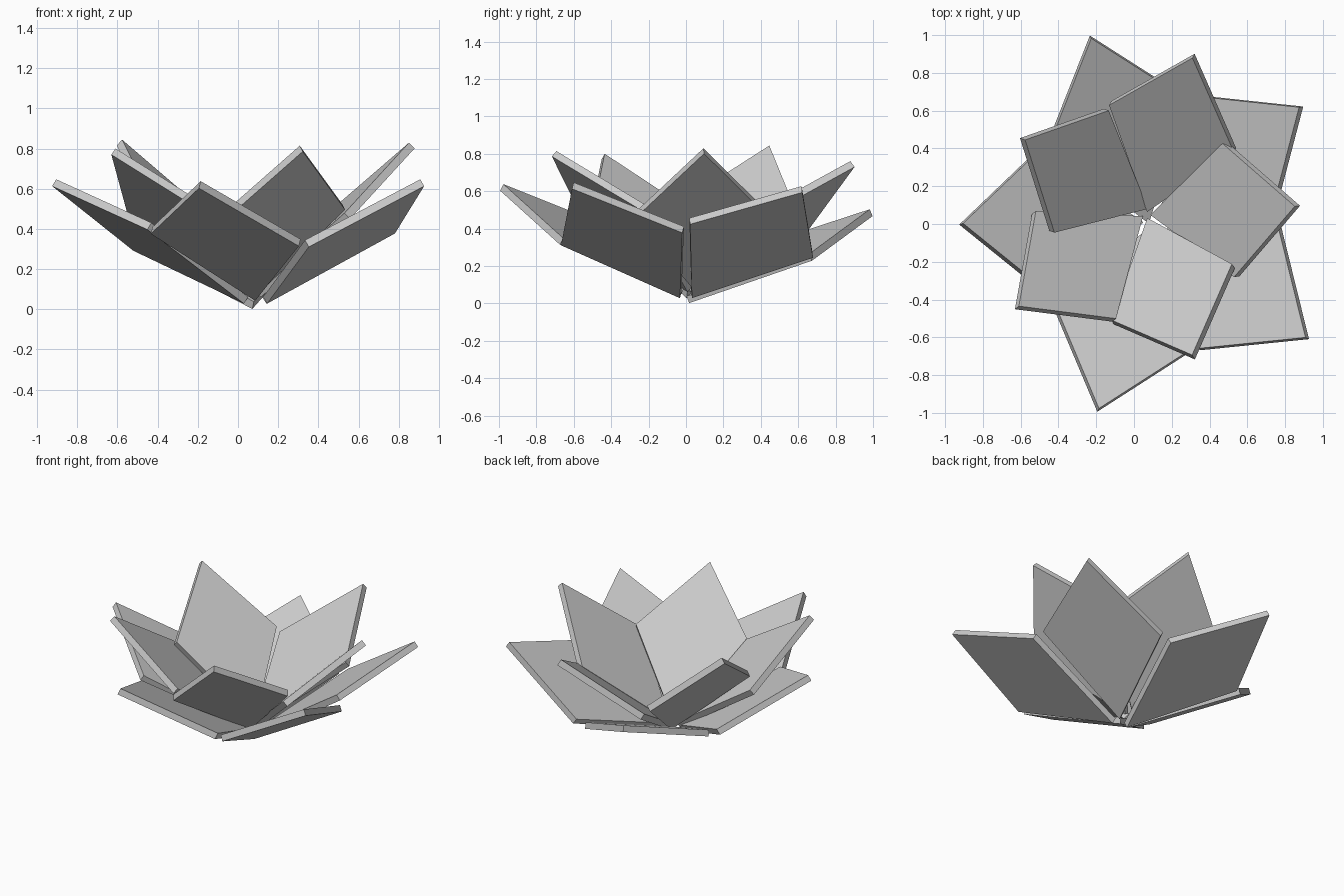
import bpy
import bmesh
from mathutils import Vector, Matrix

if "Cube" in bpy.data.objects:
    bpy.data.objects.remove(bpy.data.objects["Cube"])

THICK = 0.04


def petal(name, base, tip, half_width, roll):
    """Flat kite-shaped slab from base point to tip, rolled about its long axis."""
    base, tip = Vector(base), Vector(tip)
    length = (tip - base).length
    along = (tip - base).normalized()
    side = Vector((0, 0, 1)).cross(along).normalized()
    side = Matrix.Rotation(roll, 3, along) @ side
    normal = along.cross(side)
    kite = [(0, 0), (0.54 * length, -half_width), (length, 0), (0.54 * length, half_width)]

    bm = bmesh.new()
    low = [bm.verts.new((u, v, -THICK / 2)) for u, v in kite]
    high = [bm.verts.new((u, v, THICK / 2)) for u, v in kite]
    bm.faces.new(low[::-1])
    bm.faces.new(high)
    for i in range(4):
        j = (i + 1) % 4
        bm.faces.new((low[i], low[j], high[j], high[i]))
    mesh = bpy.data.meshes.new(name)
    bm.to_mesh(mesh)
    bm.free()
    obj = bpy.data.objects.new(name, mesh)
    obj.matrix_world = Matrix.Translation(base) @ Matrix((along, side, normal)).transposed().to_4x4()
    bpy.context.collection.objects.link(obj)


def ring(name, half_width, petals):
    for i, (base, tip, roll) in enumerate(petals):
        petal(f"{name}_{i + 1}", base, tip, half_width, roll)


# outer ring: wide, low petals (base, tip, roll)
ring("outer_petal", 0.39, [
    ((0.13, 0.03, 0.045), (0.885, 0.62, 0.61), -0.27),
    ((0.075, 0.01, 0.02), (-0.23, 0.99, 0.485), 0.07),
    ((0.04, 0.005, 0.045), (-0.915, 0.0, 0.63), 0.16),
    ((0.09, -0.02, 0.06), (-0.19, -0.985, 0.62), -0.09),
    ((0.135, -0.028, 0.045), (0.917, -0.605, 0.63), 0.10),
])

# inner ring: smaller, steeper petals
ring("inner_petal", 0.355, [
    ((0.10, 0.05, 0.075), (0.865, 0.095, 0.815), 0.04),
    ((0.075, 0.075, 0.075), (0.315, 0.89, 0.745), -0.12),
    ((0.06, 0.085, 0.075), (-0.59, 0.45, 0.83), 0.13),
    ((0.037, 0.033, 0.075), (-0.62, -0.443, 0.785), 0.02),
    ((0.078, 0.02, 0.075), (0.315, -0.705, 0.80), 0.17),
])
